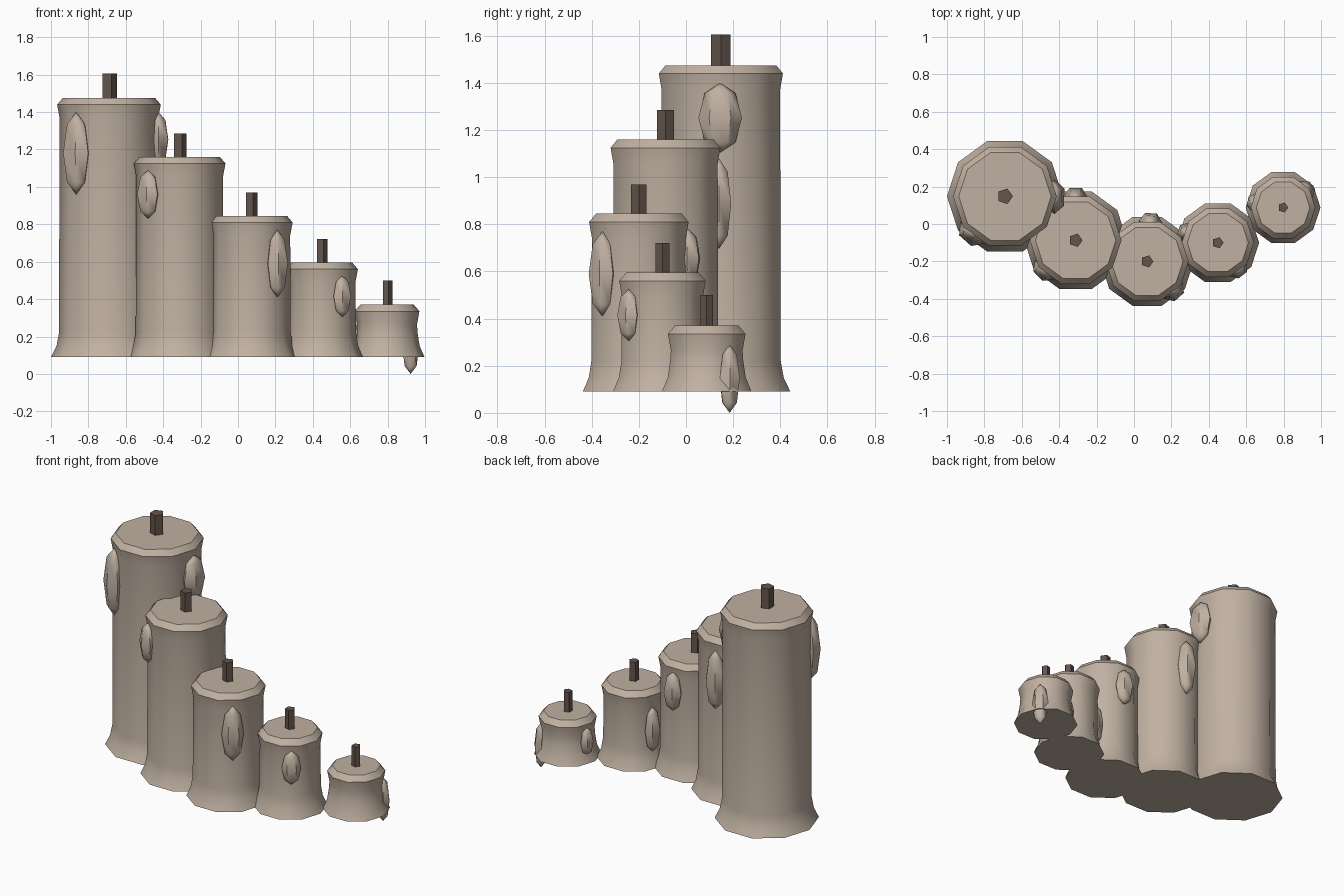
import bpy, bmesh, math

if "Cube" in bpy.data.objects:
    bpy.data.objects.remove(bpy.data.objects["Cube"])

SIDES = 10
BASE_Z = 0.09


def material(name, rgb):
    m = bpy.data.materials.new(name)
    m.diffuse_color = (*rgb, 1.0)
    m.use_nodes = True
    m.node_tree.nodes["Principled BSDF"].inputs["Base Color"].default_value = m.diffuse_color
    return m


wax = material("warm_wax", (0.53, 0.44, 0.36))
char = material("dark_wick", (0.125, 0.09, 0.07))


def add_object(name, bm, mat, smooth_angle=None):
    """Turn a bmesh into a named object, smoothing edges below the angle."""
    bmesh.ops.recalc_face_normals(bm, faces=bm.faces[:])
    if smooth_angle is not None:
        for f in bm.faces:
            f.smooth = True
        for e in bm.edges:
            if e.calc_face_angle(0) > math.radians(smooth_angle):
                e.smooth = False
    mesh = bpy.data.meshes.new(name)
    bm.to_mesh(mesh)
    bm.free()
    mesh.materials.append(mat)
    obj = bpy.data.objects.new(name, mesh)
    bpy.context.collection.objects.link(obj)
    return obj


def lathe(profile, sides):
    """Closed solid from (radius, z) pairs."""
    bm = bmesh.new()
    rings = []
    for r, z in profile:
        rings.append([bm.verts.new((r * math.cos(math.tau * i / sides),
                                    r * math.sin(math.tau * i / sides), z))
                      for i in range(sides)])
    for a, b in zip(rings, rings[1:]):
        for i in range(sides):
            j = (i + 1) % sides
            bm.faces.new((a[i], a[j], b[j], b[i]))
    bm.faces.new(rings[0][::-1])
    bm.faces.new(rings[-1])
    return bm


def candle(n, x, y, base_r, rim_r, top_z, wick_r, wick_z):
    # Flared wax body with a bevelled rim
    waist = rim_r - 0.013
    rim_z = top_z - 0.035
    flare = base_r - waist
    profile = [(base_r, BASE_Z), (waist + flare * 0.35, BASE_Z + 0.06),
               (waist + 0.003, BASE_Z + 0.13), (waist, rim_z - 0.07),
               (rim_r, rim_z), (rim_r - 0.03, top_z)]
    bm = lathe(profile, SIDES)
    body = add_object(f"candle_body_{n}", bm, wax, 46)
    body.location = (x, y, 0)
    # Five-sided wick
    wick = add_object(f"wick_{n}", lathe([(wick_r, top_z - 0.04), (wick_r, wick_z)], 5), char)
    wick.location = (x, y, 0)


def drip(name, cx, cy, x, y, z0, z1, half_width, depth):
    """Long wax bead at (x, y), turned to face away from the candle centre."""
    bm = bmesh.new()
    bmesh.ops.create_uvsphere(bm, u_segments=6, v_segments=4, radius=1.0)
    obj = add_object(name, bm, wax, 50)
    obj.location = (x, y, (z0 + z1) / 2)
    obj.scale = (depth, half_width / 0.866, (z1 - z0) / 2)
    obj.rotation_euler.z = math.atan2(y - cy, x - cx)


# x, y, base radius, rim radius, top height, wick radius, wick top
candles = [
    (-0.69, 0.148, 0.31, 0.277, 1.475, 0.043, 1.605),
    (-0.312, -0.087, 0.275, 0.245, 1.16, 0.037, 1.285),
    (0.07, -0.2, 0.25, 0.222, 0.845, 0.034, 0.97),
    (0.448, -0.1, 0.221, 0.193, 0.595, 0.031, 0.72),
    (0.797, 0.088, 0.2, 0.173, 0.37, 0.028, 0.5),
]
for n, c in enumerate(candles, 1):
    candle(n, *c)

# candle number, x, y, bottom, top, half width, depth
drips = [
    (1, -0.865, -0.047, 0.96, 1.40, 0.075, 0.065),
    (1, -0.425, 0.145, 1.105, 1.40, 0.08, 0.06),
    (2, -0.48, -0.245, 0.83, 1.09, 0.062, 0.055),
    (2, -0.312, 0.14, 0.695, 1.08, 0.058, 0.06),
    (3, 0.21, -0.355, 0.41, 0.77, 0.058, 0.055),
    (3, 0.088, 0.01, 0.53, 0.78, 0.055, 0.055),
    (4, 0.557, -0.243, 0.305, 0.525, 0.05, 0.045),
    (4, 0.275, -0.045, 0.19, 0.48, 0.048, 0.045),
    (5, 0.923, 0.185, 0.0, 0.29, 0.045, 0.043),
    (5, 0.64, 0.115, 0.13, 0.31, 0.043, 0.038),
]
for n, (c, x, y, z0, z1, w, d) in enumerate(drips, 1):
    cx, cy = candles[c - 1][:2]
    drip(f"wax_drip_{n}", cx, cy, x, y, z0, z1, w, d)
